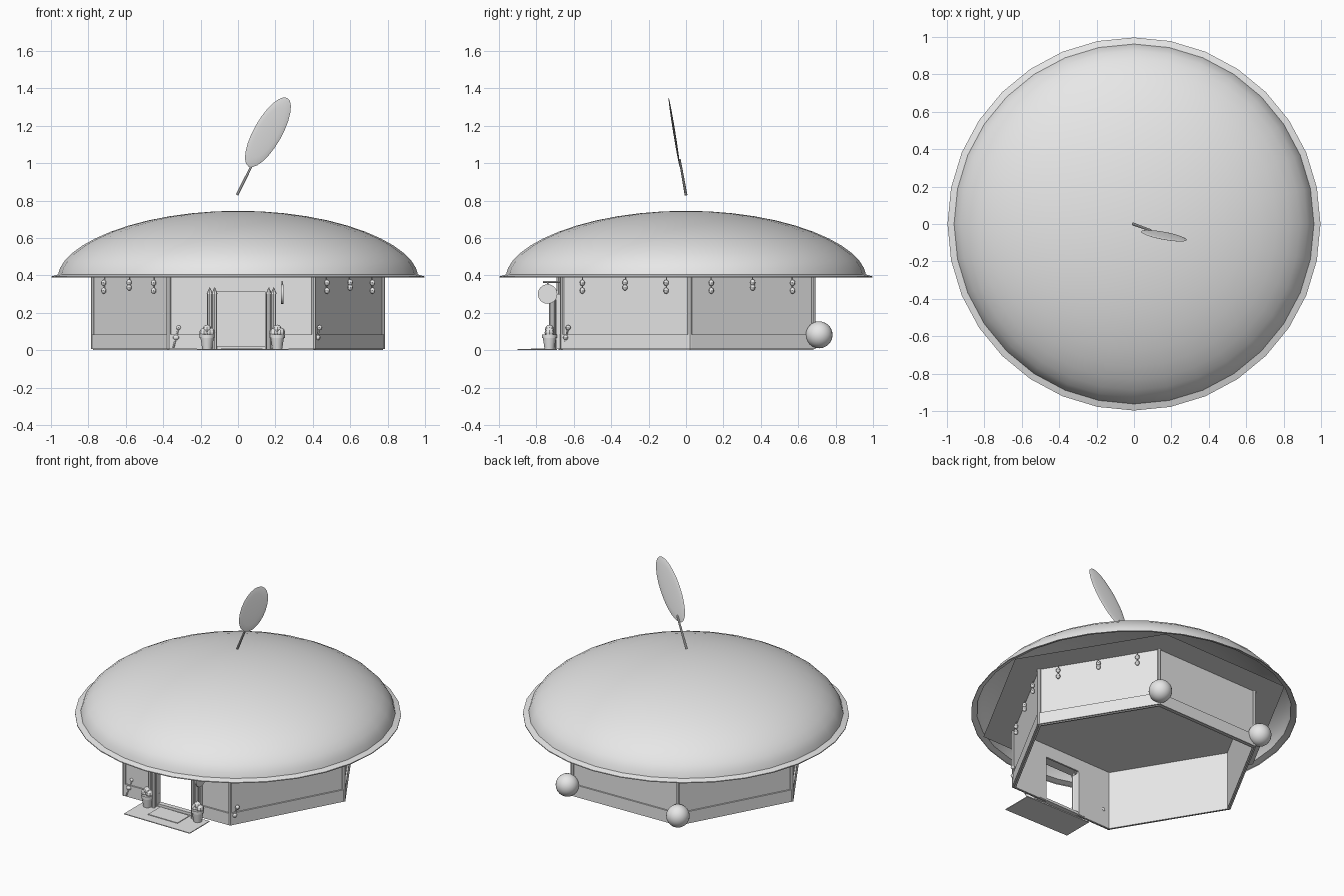
import bpy, bmesh, math
from math import sin, cos, pi, radians
from mathutils import Vector, Matrix

if "Cube" in bpy.data.objects:
    bpy.data.objects.remove(bpy.data.objects["Cube"])

grey = bpy.data.materials.new("plain_grey")
grey.use_nodes = True
grey.diffuse_color = (0.8, 0.8, 0.8, 1)
grey.node_tree.nodes["Principled BSDF"].inputs["Base Color"].default_value = (0.8, 0.8, 0.8, 1)

TURN = radians(1.5)          # the hexagon is turned slightly
R = 0.775                    # hexagon corner radius
APO = R * cos(pi / 6)
TOP = 0.395


def finish(name, bm, smooth=False):
    bmesh.ops.recalc_face_normals(bm, faces=bm.faces)
    me = bpy.data.meshes.new(name)
    bm.to_mesh(me)
    bm.free()
    me.materials.append(grey)
    ob = bpy.data.objects.new(name, me)
    bpy.context.scene.collection.objects.link(ob)
    if smooth:
        bpy.ops.object.select_all(action='DESELECT')
        ob.select_set(True)
        bpy.context.view_layer.objects.active = ob
        bpy.ops.object.shade_smooth_by_angle(angle=radians(40))
    return ob


def box(bm, frame, lo, hi):
    lo, hi = Vector(lo), Vector(hi)
    size = Matrix.Diagonal((*(hi - lo), 1))
    bmesh.ops.create_cube(bm, size=1, matrix=frame @ Matrix.Translation((lo + hi) / 2) @ size)


def ball(bm, pos, r, scale=(1, 1, 1), seg=10):
    m = Matrix.Translation(pos) @ Matrix.Diagonal((*scale, 1))
    bmesh.ops.create_uvsphere(bm, u_segments=seg, v_segments=max(6, seg // 2), radius=r, matrix=m)


def rod(bm, a, b, r1, r2=None, seg=8):
    a, b = Vector(a), Vector(b)
    d = b - a
    m = Matrix.Translation((a + b) / 2) @ d.to_track_quat('Z', 'Y').to_matrix().to_4x4()
    bmesh.ops.create_cone(bm, cap_ends=True, segments=seg, radius1=r1,
                          radius2=r1 if r2 is None else r2, depth=d.length, matrix=m)


def wall_frame(i):
    """x runs along wall i, -y points outward, origin on the wall at ground level"""
    ang = TURN + radians(30 + 60 * i)
    return Matrix.Rotation(ang + pi / 2, 4, 'Z') @ Matrix.Translation((0, -APO, 0))


def corner(i, r=R, z=0):
    a = TURN + i * pi / 3
    return Vector((r * cos(a), r * sin(a), z))


FRONT = 4
front = wall_frame(FRONT)
H = R / 2
DOOR = 0.13

# Walls and skirting, with a doorway in the front side
walls, skirting = bmesh.new(), bmesh.new()
for i in range(6):
    f = wall_frame(i)
    spans = [(-H, -DOOR), (DOOR, H)] if i == FRONT else [(-H, H)]
    for a, b in spans:
        box(walls, f, (a, 0, 0), (b, 0.012, TOP))
        box(skirting, f, (a, -0.01, 0.005), (b, 0.003, 0.085))
box(walls, front, (-DOOR, 0, 0.31), (DOOR, 0.012, TOP))
finish("walls", walls)
finish("skirting", skirting)

posts = bmesh.new()
for i in range(6):
    rod(posts, corner(i, z=0.005), corner(i, z=TOP), 0.012)
finish("corner_posts", posts, True)

# Hexagonal ceiling under the roof
bm = bmesh.new()
bm.faces.new([bm.verts.new(corner(i, 0.97, TOP)) for i in range(6)])
finish("ceiling", bm)

# Domed roof with a flared rim
bm = bmesh.new()
profile = [(0.997, 0.388), (0.997, 0.394), (0.962, 0.405)]
for k in range(1, 12):
    r = 0.96 * cos(k / 12 * pi / 2)
    profile.append((r, 0.405 + 0.34 * (1 - (r / 0.96) ** 2) ** 0.57))
profile.append((0, 0.745))
pts = [bm.verts.new((r, 0, z)) for r, z in profile]
edges = [bm.edges.new(p) for p in zip(pts, pts[1:])]
bmesh.ops.spin(bm, geom=pts + edges, cent=(0, 0, 0), axis=(0, 0, 1), angle=2 * pi, steps=32)
bmesh.ops.remove_doubles(bm, verts=bm.verts, dist=0.0005)
finish("roof", bm, True)

# Floating stem and leaf
bm = bmesh.new()
rod(bm, (-0.005, 0, 0.83), (0.09, -0.034, 1.02), 0.008, 0.006)
finish("stem", bm, True)

bm = bmesh.new()
axis = Vector((0.21, -0.06, 0.37)).normalized()
normal = Vector((1, 0, 0)).cross(axis).normalized()
side = axis.cross(normal)
basis = Matrix((side, axis, normal)).transposed().to_4x4()
bmesh.ops.create_uvsphere(bm, u_segments=24, v_segments=8, radius=1,
                          matrix=Matrix.Translation((0.16, -0.063, 1.165)) @ basis
                          @ Matrix.Diagonal((0.075, 0.213, 0.006, 1)))
finish("leaf", bm, True)

# Round balls at the two back corners
bm = bmesh.new()
for i in (1, 2):
    ball(bm, corner(i, 0.81, 0.082), 0.072, seg=24)
finish("back_balls", bm, True)

# Door frame columns with pointed caps, and a doorstep
bm = bmesh.new()
for s in (-1, 1):
    x = s * 0.158
    box(bm, front, (x - 0.026, -0.03, 0.005), (x + 0.026, 0.014, 0.3))
    for dx in (-0.012, 0.014):
        a = front @ Vector((x + dx, -0.045, 0.005))
        rod(bm, a, a + Vector((0, 0, 0.295)), 0.013)
        rod(bm, a + Vector((0, 0, 0.295)), a + Vector((0, 0, 0.33)), 0.017, 0.002)
finish("door_columns", bm, True)

bm = bmesh.new()
box(bm, front, (-DOOR, -0.02, 0.005), (DOOR, 0.012, 0.022))
finish("doorstep", bm)

# Mats before the door
bm = bmesh.new()
box(bm, Matrix(), (-0.22, -0.9, 0), (0.27, -0.69, 0.005))
box(bm, Matrix(), (-0.09, -0.83, 0.005), (0.13, -0.70, 0.009))
finish("door_mats", bm)

# Potted shrubs on both sides of the door
pots, shrubs = bmesh.new(), bmesh.new()
for x in (-0.165, 0.21):
    c = Vector((x, -0.73, 0))
    rod(pots, c + Vector((0, 0, 0.005)), c + Vector((0, 0, 0.07)), 0.026, 0.036, 12)
    rod(pots, c + Vector((0, 0, 0.065)), c + Vector((0, 0, 0.085)), 0.04, seg=12)
    for dx, dz, r in ((-0.016, 0.092, 0.026), (0.016, 0.095, 0.026), (0, 0.112, 0.024)):
        ball(shrubs, c + Vector((dx, 0, dz)), r, seg=8)
finish("pots", pots, True)
finish("shrubs", shrubs)

# Round sign hanging sideways beside the door
bm = bmesh.new()
rod(bm, (0.23, -0.74, 0.3), (0.242, -0.74, 0.3), 0.052, seg=24)
rod(bm, (0.236, -0.66, 0.365), (0.236, -0.765, 0.365), 0.005)
rod(bm, (0.236, -0.74, 0.345), (0.236, -0.74, 0.368), 0.004)
finish("hanging_sign", bm, True)

# Pairs of small drops hanging along the walls
bm = bmesh.new()
for i in (0, 2 + 1, 5):
    f = wall_frame(i)
    for k, t in enumerate((-0.26, 0, 0.25)):
        for z in ((0.36, 0.318) if k != 1 else (0.362, 0.335)):
            ball(bm, f @ Vector((t, -0.012, z)), 0.014, (1, 1, 1.2), 8)
        p = f @ Vector((t, -0.008, 0.33))
        rod(bm, p, p + Vector((0, 0, 0.06)), 0.003, seg=6)
finish("hanging_drops", bm, True)

# Small sprouts at the front corners
bm = bmesh.new()
for x, y in ((-0.33, -0.70), (0.425, -0.655)):
    foot = Vector((x - 0.015, y, 0.015))
    tip = Vector((x + 0.012, y + 0.025, 0.12))
    mid = foot.lerp(tip, 0.5)
    rod(bm, foot, tip, 0.005, seg=6)
    ball(bm, mid, 0.018, (1, 0.8, 0.8), 8)
    ball(bm, tip, 0.014, seg=8)
finish("sprouts", bm, True)
